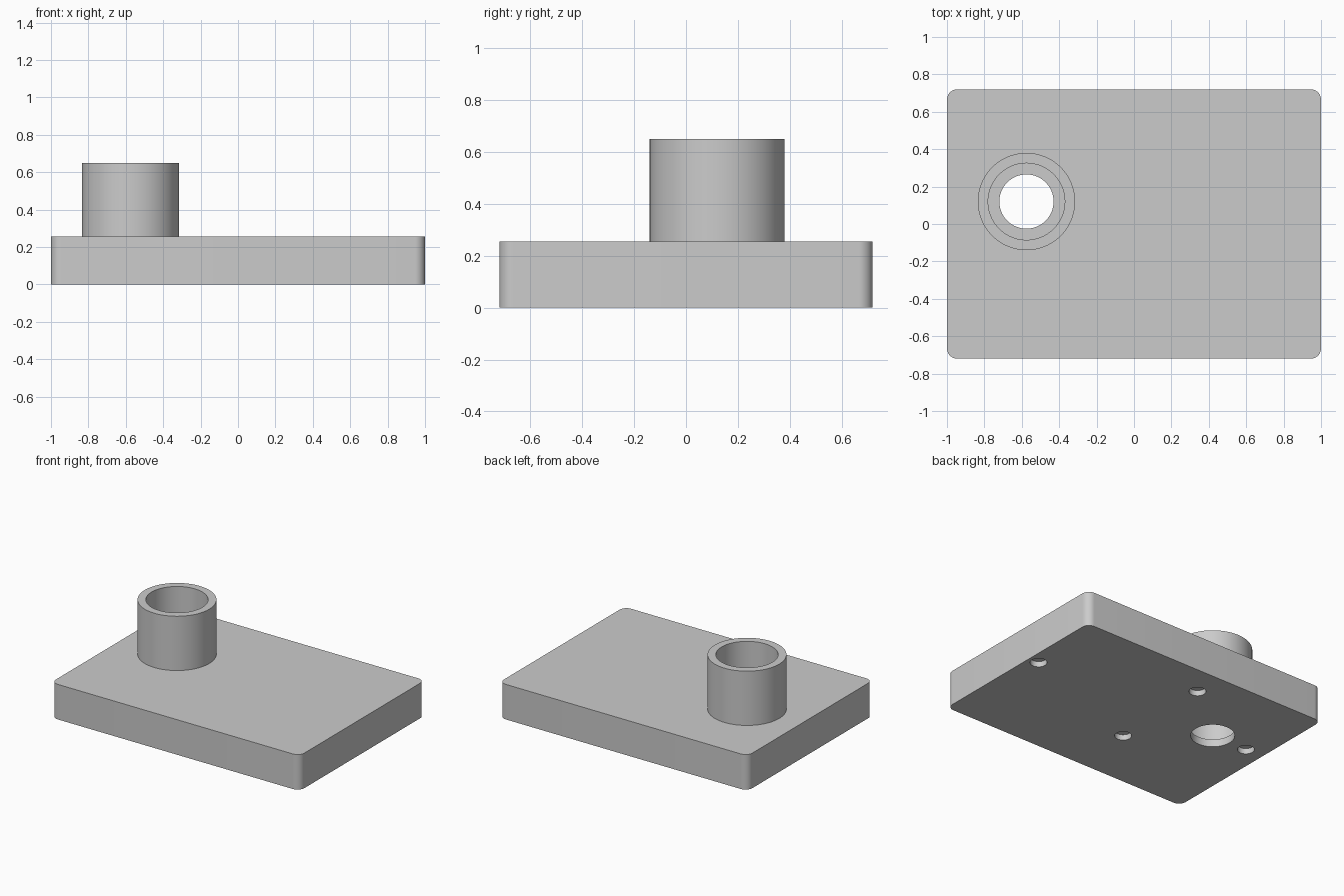
import bpy
import bmesh
import math

cube = bpy.data.objects.get("Cube")
if cube:
    bpy.data.objects.remove(cube, do_unlink=True)

PLATE_TOP = 0.255
BOSS_TOP = 0.65
BOSS_X, BOSS_Y = -0.575, 0.12

grey = bpy.data.materials.new("light grey")
grey.use_nodes = True
colour = (0.6, 0.6, 0.6, 1)
grey.diffuse_color = colour
grey.node_tree.nodes["Principled BSDF"].inputs["Base Color"].default_value = colour


def cylinder(name, x, y, radius, bottom, top, sides=96):
    bpy.ops.mesh.primitive_cylinder_add(
        vertices=sides, radius=radius, depth=top - bottom,
        location=(x, y, (bottom + top) / 2))
    obj = bpy.context.object
    obj.name = name
    return obj


def combine(target, tool, operation):
    """Apply a boolean and remove its tool."""
    tool.hide_render = True
    mod = target.modifiers.new(tool.name, 'BOOLEAN')
    mod.operation = operation
    mod.solver = 'EXACT'
    mod.object = tool
    bpy.context.view_layer.objects.active = target
    bpy.ops.object.modifier_apply(modifier=mod.name)
    bpy.data.objects.remove(tool, do_unlink=True)


# Base plate with rounded vertical corners
bpy.ops.mesh.primitive_cube_add(size=1, location=(0, 0, PLATE_TOP / 2))
plate = bpy.context.object
plate.name = "mounting_plate"
plate.scale = (2, 1.44, PLATE_TOP)
bpy.ops.object.transform_apply(location=True, rotation=False, scale=True)
bm = bmesh.new()
bm.from_mesh(plate.data)
uprights = [e for e in bm.edges
            if abs(e.verts[0].co.z - e.verts[1].co.z) > 0.1]
bmesh.ops.bevel(bm, geom=uprights, offset=0.055, segments=10,
                profile=0.5, affect='EDGES')
bm.to_mesh(plate.data)
bm.free()

# Hollow boss, stepped bore through the plate
combine(plate, cylinder("boss", BOSS_X, BOSS_Y, 0.26, 0.15, BOSS_TOP), 'UNION')
combine(plate, cylinder("wide_bore", BOSS_X, BOSS_Y, 0.205, 0.055, 1), 'DIFFERENCE')
combine(plate, cylinder("through_hole", BOSS_X, BOSS_Y, 0.145, -0.1, 0.2), 'DIFFERENCE')

# Shallow blind holes in the underside
for x, y in [(0.92, 0.12), (-0.86, 0.12), (-0.125, 0.5), (-0.125, -0.26)]:
    combine(plate, cylinder("foot_hole", x, y, 0.056, -0.1, 0.04, 48), 'DIFFERENCE')

plate.data.materials.clear()
plate.data.materials.append(grey)
bpy.ops.object.select_all(action='DESELECT')
plate.select_set(True)
bpy.context.view_layer.objects.active = plate
bpy.ops.object.shade_smooth_by_angle(angle=math.radians(30))
